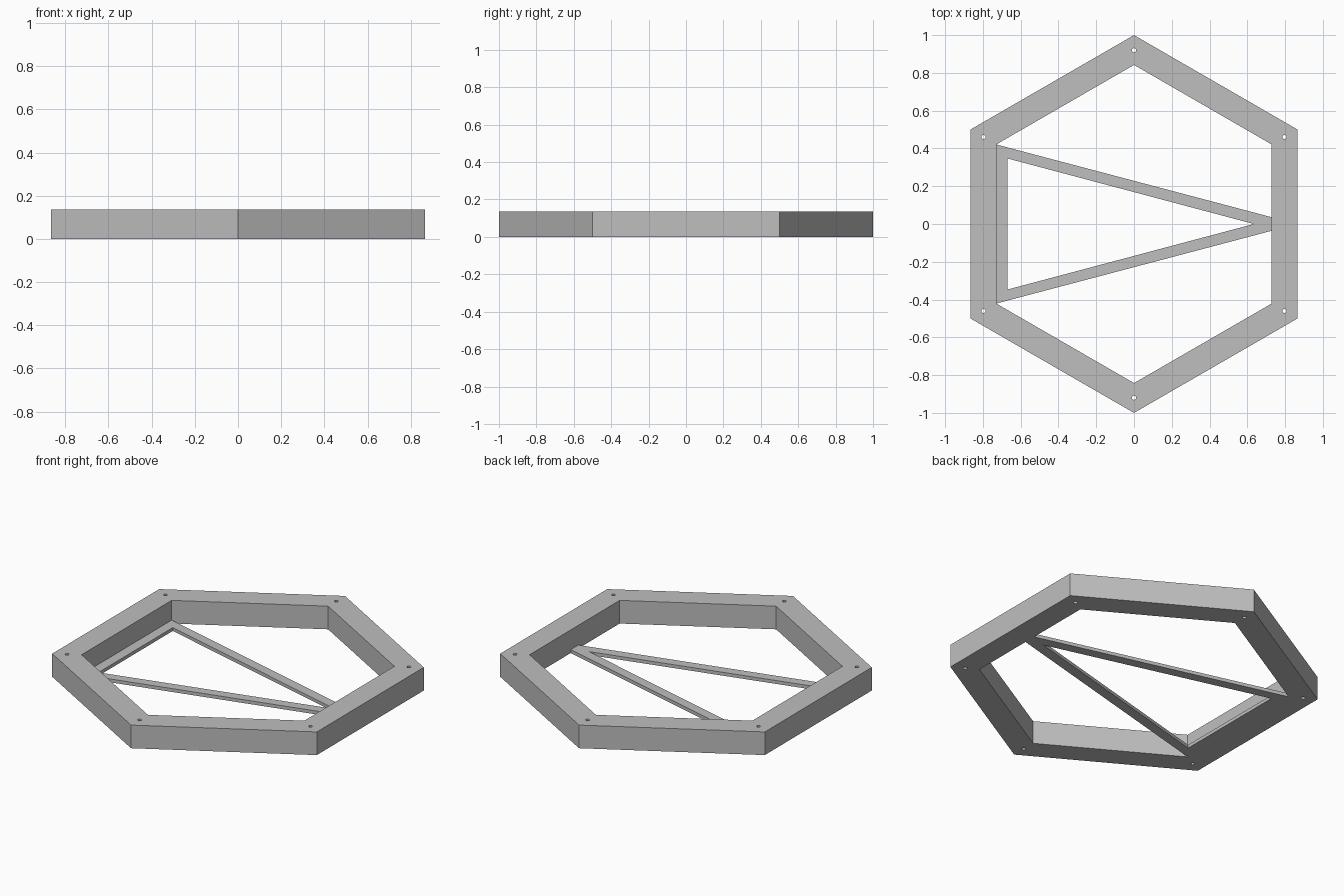
import bpy
import bmesh
from math import cos, sin, pi

cube = bpy.data.objects.get("Cube")
if cube:
    bpy.data.objects.remove(cube, do_unlink=True)

HEIGHT = 0.137
BRACE_HEIGHT = 0.02
OUTER, INNER = 1.0, 0.842
HOLE_RING, HOLE_RADIUS = 0.92, 0.011

grey = bpy.data.materials.new("plain grey")
grey.use_nodes = True
colour = (0.52, 0.52, 0.52, 1)
grey.diffuse_color = colour
grey.node_tree.nodes["Principled BSDF"].inputs["Base Color"].default_value = colour


def ring(radius, sides, cx=0, cy=0):
    """Regular polygon with a corner pointing along y."""
    angles = [pi / 2 + 2 * pi * i / sides for i in range(sides)]
    return [(cx + radius * cos(a), cy + radius * sin(a)) for a in angles]


def plate(name, loops, height):
    """Flat plate: the first loop is the outline, the others are openings."""
    curve = bpy.data.curves.new(name, "CURVE")
    curve.dimensions = "2D"
    curve.fill_mode = "BOTH"
    curve.extrude = height / 2
    for loop in loops:
        spline = curve.splines.new("POLY")
        spline.points.add(len(loop) - 1)
        for point, (x, y) in zip(spline.points, loop):
            point.co = (x, y, height / 2, 1)
        spline.use_cyclic_u = True
    helper = bpy.data.objects.new(name + "_outline", curve)
    bpy.context.collection.objects.link(helper)
    bpy.context.view_layer.update()
    graph = bpy.context.evaluated_depsgraph_get()
    mesh = bpy.data.meshes.new_from_object(helper.evaluated_get(graph))
    bpy.data.objects.remove(helper, do_unlink=True)

    # Weld caps to walls, settle the plate on the ground plane
    bm = bmesh.new()
    bm.from_mesh(mesh)
    bmesh.ops.remove_doubles(bm, verts=bm.verts, dist=0.0001)
    low = min(v.co.z for v in bm.verts)
    for v in bm.verts:
        v.co.z -= low
    bmesh.ops.recalc_face_normals(bm, faces=bm.faces)
    for f in bm.faces:
        f.smooth = False
        f.material_index = 0
    bm.to_mesh(mesh)
    bm.free()

    mesh.name = name
    mesh.materials.clear()
    mesh.materials.append(grey)
    obj = bpy.data.objects.new(name, mesh)
    bpy.context.collection.objects.link(obj)
    return obj


# Hexagonal frame with a pin hole through every corner
holes = [ring(HOLE_RADIUS, 16, x, y) for x, y in ring(HOLE_RING, 6)]
plate("hexagon_frame", [ring(OUTER, 6), ring(INNER, 6)] + holes, HEIGHT)

# Thin triangular brace along the bottom, its tip cut off by the frame wall
wall = INNER * cos(pi / 6)
outline = [(-wall, INNER / 2), (-wall, -INNER / 2), (wall, -0.036), (wall, 0.036)]
opening = [(-0.67, 0.347), (-0.67, -0.347), (0.635, 0)]
plate("triangle_brace", [outline, opening], BRACE_HEIGHT)
